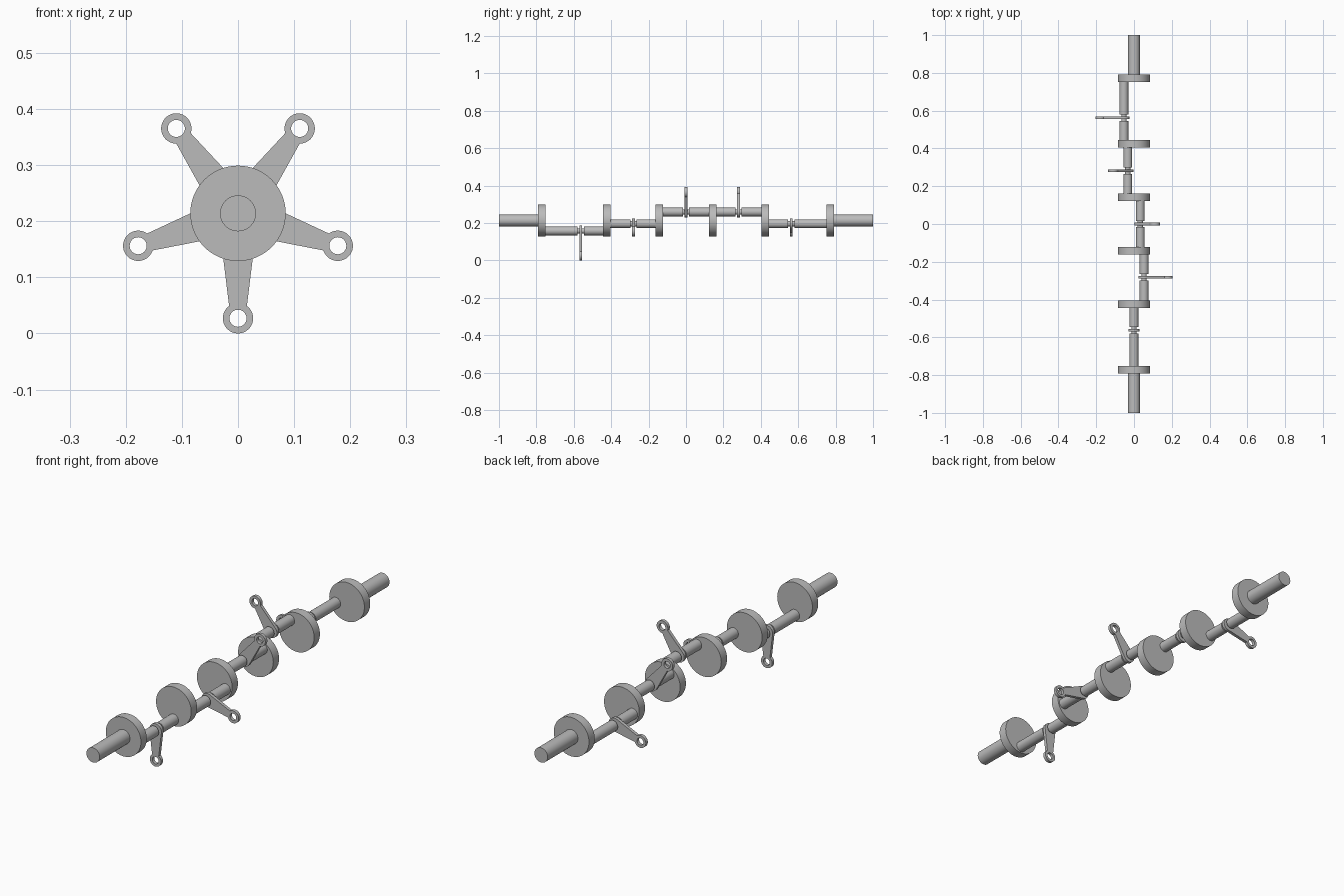
import bpy, bmesh
from math import sin, cos, radians, pi
from mathutils import Matrix, Vector

cube = bpy.data.objects.get("Cube")
if cube:
    bpy.data.objects.remove(cube)

AXIS_Z = 0.214       # height of the main axis
THROW = 0.056        # crank pin offset from the axis
REACH = 0.187        # rod eye distance from the axis
WEB_T = 0.04         # web disc thickness
GAP = 0.034          # groove in each pin where its rod sits
WEBS = [-0.771, -0.424, -0.142, 0.142, 0.424, 0.771]
RODS = [-0.563, -0.281, 0.0, 0.281, 0.563]

steel = bpy.data.materials.new("grey_steel")
steel.use_nodes = True
colour = (0.5, 0.5, 0.5, 1)
steel.diffuse_color = colour
steel.node_tree.nodes["Principled BSDF"].inputs["Base Color"].default_value = colour


def finish(name, mesh, matrix=Matrix()):
    obj = bpy.data.objects.new(name, mesh)
    bpy.context.scene.collection.objects.link(obj)
    obj.matrix_world = matrix
    mesh.materials.clear()
    mesh.materials.append(steel)
    bpy.ops.object.select_all(action="DESELECT")
    obj.select_set(True)
    bpy.context.view_layer.objects.active = obj
    bpy.ops.object.shade_smooth_by_angle(angle=radians(30))
    return obj


def bar(name, radius, y0, y1, x=0.0, z=AXIS_Z):
    """Round bar along y."""
    bm = bmesh.new()
    place = Matrix.Translation((x, (y0 + y1) / 2, z)) @ Matrix.Rotation(pi / 2, 4, "X")
    bmesh.ops.create_cone(bm, cap_ends=True, segments=64, radius1=radius,
                          radius2=radius, depth=y1 - y0, matrix=place)
    mesh = bpy.data.meshes.new(name)
    bm.to_mesh(mesh)
    bm.free()
    return finish(name, mesh)


def arc(cx, radius, a0, a1, steps):
    angles = [radians(a0 + (a1 - a0) * i / steps) for i in range(steps + 1)]
    return [(cx + radius * cos(a), radius * sin(a)) for a in angles]


def rod(name, angle, y):
    """Flat tapered link with a round foot on the pin and an open eye."""
    outline = arc(THROW, 0.029, 82, 278, 32) + arc(REACH, 0.027, -144, 144, 48)
    eye = arc(REACH, 0.0152, 0, 360, 40)[:-1]
    curve = bpy.data.curves.new(name, "CURVE")
    curve.dimensions = "2D"
    curve.fill_mode = "BOTH"
    curve.extrude = 0.007
    for points in (outline, eye):
        spline = curve.splines.new("POLY")
        spline.points.add(len(points) - 1)
        for p, (u, v) in zip(spline.points, points):
            p.co = (u, v, 0, 1)
        spline.use_cyclic_u = True
    temp = bpy.data.objects.new(name + "_profile", curve)
    mesh = bpy.data.meshes.new_from_object(temp)
    bpy.data.objects.remove(temp)
    bm = bmesh.new()
    bm.from_mesh(mesh)
    bmesh.ops.remove_doubles(bm, verts=bm.verts, dist=1e-5)
    bmesh.ops.recalc_face_normals(bm, faces=bm.faces)
    bm.to_mesh(mesh)
    bm.free()
    c, s = cos(angle), sin(angle)
    turn = Matrix(((c, -s, 0), (0, 0, -1), (s, c, 0))).to_4x4()
    return finish(name, mesh, Matrix.Translation((0, y, AXIS_Z)) @ turn)


# Main shaft ends
bar("front_shaft", 0.032, -1, WEBS[0])
bar("rear_shaft", 0.032, WEBS[-1], 1)

# Web discs
for i, y in enumerate(WEBS):
    bar(f"web_disc_{i + 1}", 0.085, y - WEB_T / 2, y + WEB_T / 2)

# Grooved crank pins and their rods, spread evenly around the axis
for i, y in enumerate(RODS):
    a = radians(-90 + 72 * i)
    x, z = THROW * cos(a), AXIS_Z + THROW * sin(a)
    bar(f"pin_front_{i + 1}", 0.0235, WEBS[i], y - GAP / 2, x, z)
    bar(f"pin_rear_{i + 1}", 0.0235, y + GAP / 2, WEBS[i + 1], x, z)
    bar(f"pin_neck_{i + 1}", 0.014, y - GAP / 2, y + GAP / 2, x, z)
    rod(f"rod_{i + 1}", a, y)
